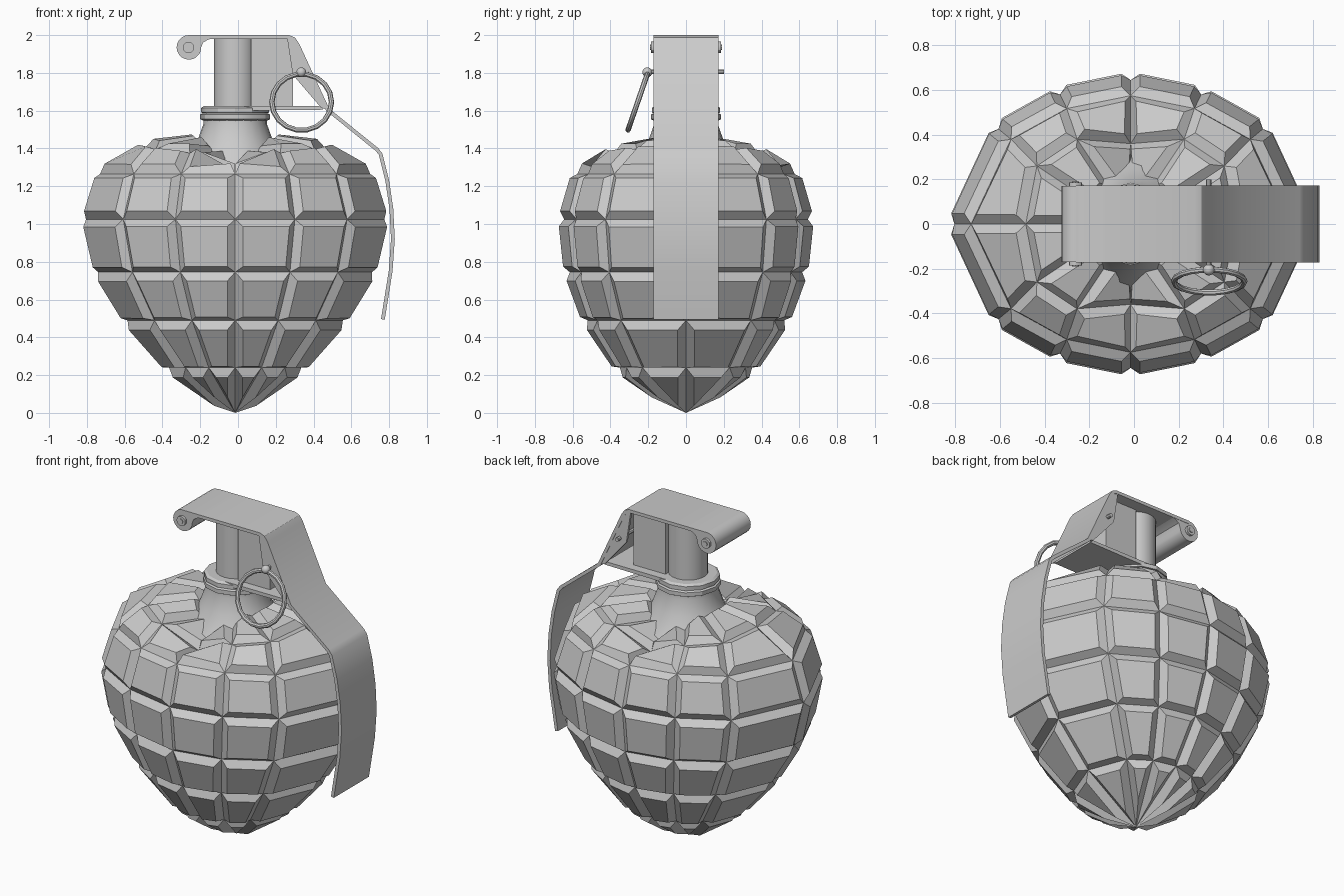
import bpy, bmesh, math
from mathutils import Vector

if "Cube" in bpy.data.objects:
    bpy.data.objects.remove(bpy.data.objects["Cube"])

CX = -0.015  # axis of the body


def finish(name, bm, angle=30):
    bmesh.ops.recalc_face_normals(bm, faces=bm.faces[:])
    me = bpy.data.meshes.new(name)
    bm.to_mesh(me)
    bm.free()
    ob = bpy.data.objects.new(name, me)
    bpy.context.collection.objects.link(ob)
    bpy.ops.object.select_all(action='DESELECT')
    ob.select_set(True)
    bpy.context.view_layer.objects.active = ob
    bpy.ops.object.shade_smooth_by_angle(angle=math.radians(angle))
    return ob


def lathe(name, profile, n=24, x=CX):
    bm = bmesh.new()
    rings = [[bm.verts.new((x + r * math.cos(2 * math.pi * i / n),
                            r * math.sin(2 * math.pi * i / n), z)) for i in range(n)]
             for r, z in profile]
    for a, b in zip(rings, rings[1:]):
        for i in range(n):
            j = (i + 1) % n
            bm.faces.new((a[i], a[j], b[j], b[i]))
    bm.faces.new(rings[0])
    bm.faces.new(rings[-1])
    return finish(name, bm)


def extrude_xz(name, pts, y0, y1):
    bm = bmesh.new()
    a = [bm.verts.new((x, y0, z)) for x, z in pts]
    b = [bm.verts.new((x, y1, z)) for x, z in pts]
    for i in range(len(pts)):
        j = (i + 1) % len(pts)
        bm.faces.new((a[i], a[j], b[j], b[i]))
    bm.faces.new(a)
    bm.faces.new(b)
    return finish(name, bm)


def circle(x, z, r, n=16):
    return [(x + r * math.cos(2 * math.pi * i / n), z + r * math.sin(2 * math.pi * i / n))
            for i in range(n)]


# Heart body: 12 columns of panels, mirrored from one quarter (0 = side, 3 = front)
unit = [(1, 0), (0.75, 0.66), (0.40, 0.90), (0, 1)]
rows = [(0.35, 0.35, 0.24), (0.57, 0.52, 0.49), (0.725, 0.615, 0.745),
        (0.79, 0.645, 1.025), (0.715, 0.575, 1.265)]
quarters = [[(ux * rx, uy * ry, z) for ux, uy in unit] for rx, ry, z in rows]
quarters.append([(0.47, 0, 1.41), (0.42, 0.26, 1.395), (0.24, 0.38, 1.375), (0, 0.36, 1.265)])
quarters.append([(0.2, 0, 1.44), (0.18, 0.1, 1.43), (0.1, 0.17, 1.37), (0, 0.2, 1.25)])

bm = bmesh.new()
rings = []
for q in quarters:
    loop = (q[:3] + [(-x, y, z) for x, y, z in q[:0:-1]]
            + [(-x, -y, z) for x, y, z in q[:3]] + [(x, -y, z) for x, y, z in q[:0:-1]])
    rings.append([bm.verts.new((x + CX, y, z)) for x, y, z in loop])
tip = bm.verts.new((CX, 0, 0.0))
panels = []
for i in range(12):
    j = (i + 1) % 12
    panels.append(bm.faces.new((tip, rings[0][j], rings[0][i])))
    for a, b in zip(rings, rings[1:]):
        panels.append(bm.faces.new((a[i], a[j], b[j], b[i])))
bm.faces.new(rings[-1])
bmesh.ops.recalc_face_normals(bm, faces=bm.faces[:])
bmesh.ops.inset_individual(bm, faces=panels, thickness=0.034, depth=0.04, use_even_offset=True)
finish("heart_body", bm)

# Neck, collars and fuze housing
lathe("neck", [(0.31, 1.26), (0.245, 1.35), (0.2, 1.44), (0.168, 1.53), (0.168, 1.56)])
lathe("lower_collar", [(0.165, 1.545), (0.185, 1.555), (0.185, 1.58), (0.165, 1.59)], 12)
lathe("upper_collar", [(0.165, 1.585), (0.18, 1.59), (0.18, 1.615), (0.165, 1.625)], 12)
lathe("fuze_cylinder", [(0.112, 1.6), (0.112, 1.98)], 20)
extrude_xz("fuze_block", [(0.07, 1.61), (0.29, 1.61), (0.29, 1.98), (0.07, 1.98)], -0.1, 0.1)
extrude_xz("fuze_base_plate", [(0, 1.6), (0.45, 1.605), (0.44, 1.625), (0, 1.625)], -0.155, 0.155)

# Safety lever: bent strip, thickened along its path
path = [(-0.26, 1.99), (0.27, 1.99), (0.295, 1.98), (0.315, 1.95), (0.475, 1.605),
        (0.735, 1.395), (0.755, 1.37), (0.79, 1.23), (0.812, 1.08), (0.82, 0.92),
        (0.808, 0.75), (0.767, 0.495)]
T = 0.01
left, right = [], []
for i, (x, z) in enumerate(path):
    p, n = path[max(i - 1, 0)], path[min(i + 1, len(path) - 1)]
    d = Vector((n[0] - p[0], n[1] - p[1])).normalized()
    left.append((x - d.y * T, z + d.x * T))
    right.append((x + d.y * T, z - d.x * T))
extrude_xz("safety_lever", left + right[::-1], -0.172, 0.172)

# Lever hinge roll with its pin and end caps
arc = [(-0.26 + 0.065 * math.cos(math.radians(a)), 1.935 + 0.065 * math.sin(math.radians(a)))
       for a in range(90, 361, 18)]
extrude_xz("hinge_roll", arc + [(-0.185, 1.96), (-0.16, 1.975), (-0.13, 1.985), (-0.13, 2.0)],
           -0.17, 0.17)
extrude_xz("hinge_pin", circle(-0.262, 1.935, 0.03, 12), -0.185, 0.185)
extrude_xz("hinge_pin_core", circle(-0.262, 1.935, 0.015, 8), -0.19, 0.19)

# Lever side flanges
for side, name in ((-1, "front"), (1, "back")):
    extrude_xz("lever_flange_" + name,
               [(0.26, 1.985), (0.30, 1.97), (0.475, 1.605), (0.44, 1.615), (0.29, 1.79)],
               side * 0.155, side * 0.17)

# Safety pin, eyelet and pull ring
bm = bmesh.new()
bmesh.ops.create_uvsphere(bm, u_segments=12, v_segments=8, radius=0.026)
bmesh.ops.translate(bm, verts=bm.verts[:], vec=(0.335, -0.205, 1.803))
finish("pin_eyelet", bm)
extrude_xz("safety_pin", circle(0.335, 1.805, 0.012, 8), -0.21, 0.2)
bpy.ops.mesh.primitive_torus_add(major_radius=0.158, minor_radius=0.014, major_segments=18,
                                 minor_segments=8, location=(0.337, -0.256, 1.645),
                                 rotation=(math.radians(71), 0, 0))
bpy.context.object.name = "pull_ring"
bpy.ops.object.shade_smooth_by_angle(angle=math.radians(40))
